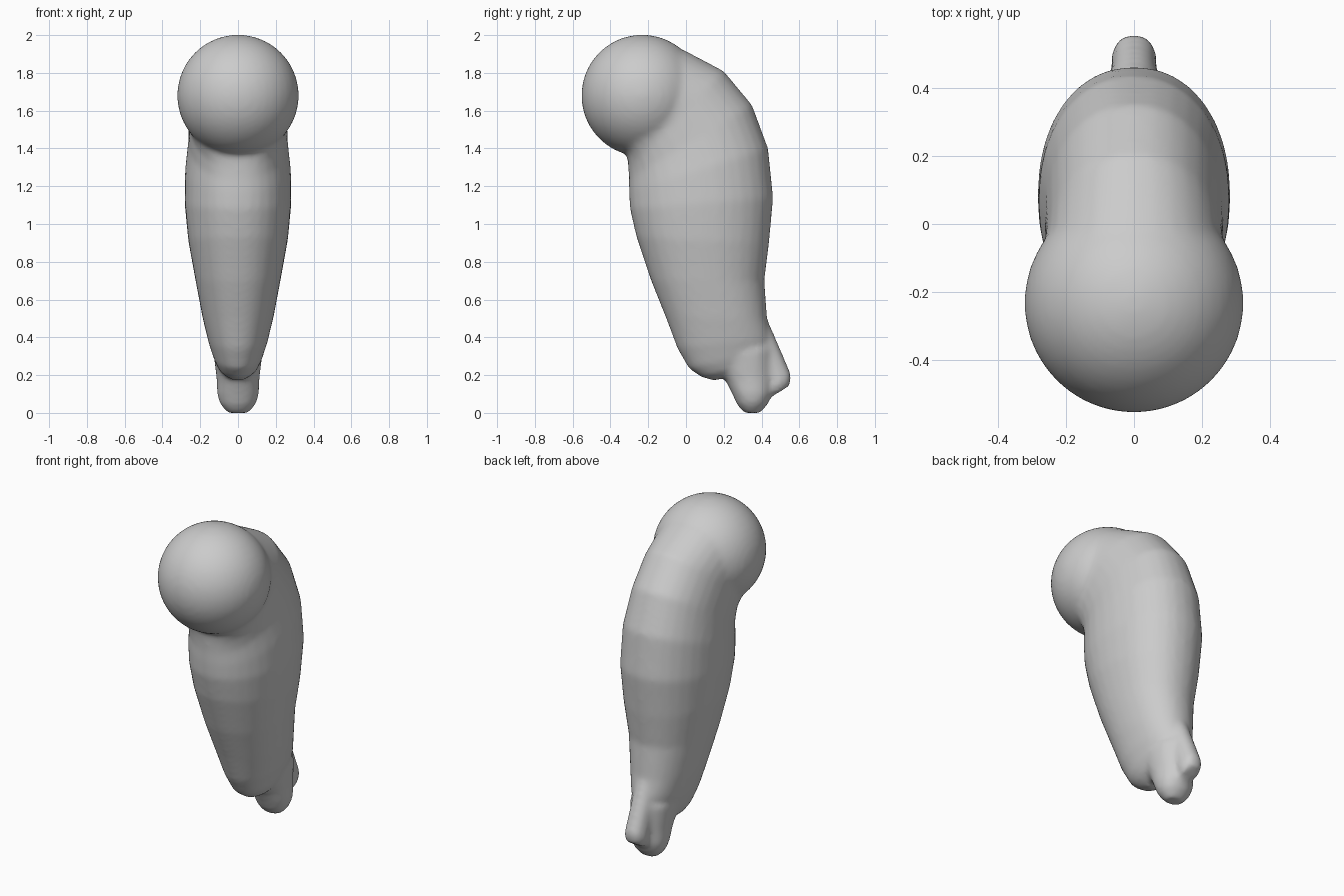
import bpy, bmesh, math
from mathutils import Vector

if "Cube" in bpy.data.objects:
    bpy.data.objects.remove(bpy.data.objects["Cube"])

bm = bmesh.new()


def loft(sections, n=32, power=2.15):
    """Skin superellipse rings; each is (back y, back z, front y, front z, half width)."""
    rings = []
    for by, bz, fy, fz, w in sections:
        b, f = Vector((0, by, bz)), Vector((0, fy, fz))
        ring = []
        for i in range(n):
            a = 2 * math.pi * i / n
            c, s = math.cos(a), math.sin(a)
            c = math.copysign(abs(c) ** (2 / power), c)
            s = math.copysign(abs(s) ** (2 / power), s)
            ring.append(bm.verts.new((b + f) / 2 + (b - f) / 2 * s + Vector((w * c, 0, 0))))
        rings.append(ring)
    for p, q in zip(rings, rings[1:]):
        for i in range(n):
            j = (i + 1) % n
            bm.faces.new((p[i], p[j], q[j], q[i]))
    bm.faces.new(rings[0][::-1])
    bm.faces.new(rings[-1])


# Curved neck and tapering trunk
loft([(-0.23, 1.99, -0.31, 1.38, 0.30), (0.00, 1.915, -0.31, 1.35, 0.275),
      (0.20, 1.81, -0.305, 1.30, 0.26), (0.35, 1.63, -0.302, 1.24, 0.263),
      (0.435, 1.40, -0.302, 1.17, 0.28), (0.462, 1.14, -0.297, 1.08, 0.283),
      (0.44, 0.90, -0.262, 0.93, 0.264), (0.415, 0.70, -0.185, 0.70, 0.225),
      (0.43, 0.50, -0.105, 0.50, 0.187), (0.45, 0.40, -0.045, 0.34, 0.155),
      (0.45, 0.33, 0.015, 0.235, 0.125), (0.43, 0.28, 0.08, 0.19, 0.10),
      (0.35, 0.24, 0.15, 0.17, 0.06)])
# Lower tail lobe
loft([(0.46, 0.35, 0.15, 0.28, 0.13), (0.46, 0.20, 0.215, 0.16, 0.113),
      (0.455, 0.10, 0.245, 0.10, 0.111), (0.435, 0.05, 0.27, 0.045, 0.095),
      (0.395, 0.00, 0.305, 0.00, 0.055)])
# Rear tail lobe
loft([(0.42, 0.52, 0.30, 0.45, 0.06), (0.49, 0.36, 0.35, 0.28, 0.066),
      (0.558, 0.20, 0.42, 0.10, 0.066), (0.55, 0.145, 0.46, 0.09, 0.05)])
# Round head
head = bmesh.ops.create_uvsphere(bm, u_segments=40, v_segments=24, radius=0.322)
bmesh.ops.translate(bm, verts=head["verts"], vec=(0, -0.232, 1.68))
bmesh.ops.recalc_face_normals(bm, faces=bm.faces)

mesh = bpy.data.meshes.new("body")
bm.to_mesh(mesh)
bm.free()
body = bpy.data.objects.new("body", mesh)
bpy.context.collection.objects.link(body)

# Fuse and soften the joins
fuse = body.modifiers.new("fuse", "REMESH")
fuse.mode, fuse.voxel_size, fuse.use_smooth_shade = "VOXEL", 0.016, True
soft = body.modifiers.new("soften", "SMOOTH")
soft.factor, soft.iterations = 0.5, 8

grey = bpy.data.materials.new("light grey")
grey.diffuse_color = (0.6, 0.6, 0.6, 1)
grey.use_nodes = True
grey.node_tree.nodes["Principled BSDF"].inputs["Base Color"].default_value = grey.diffuse_color
mesh.materials.append(grey)
